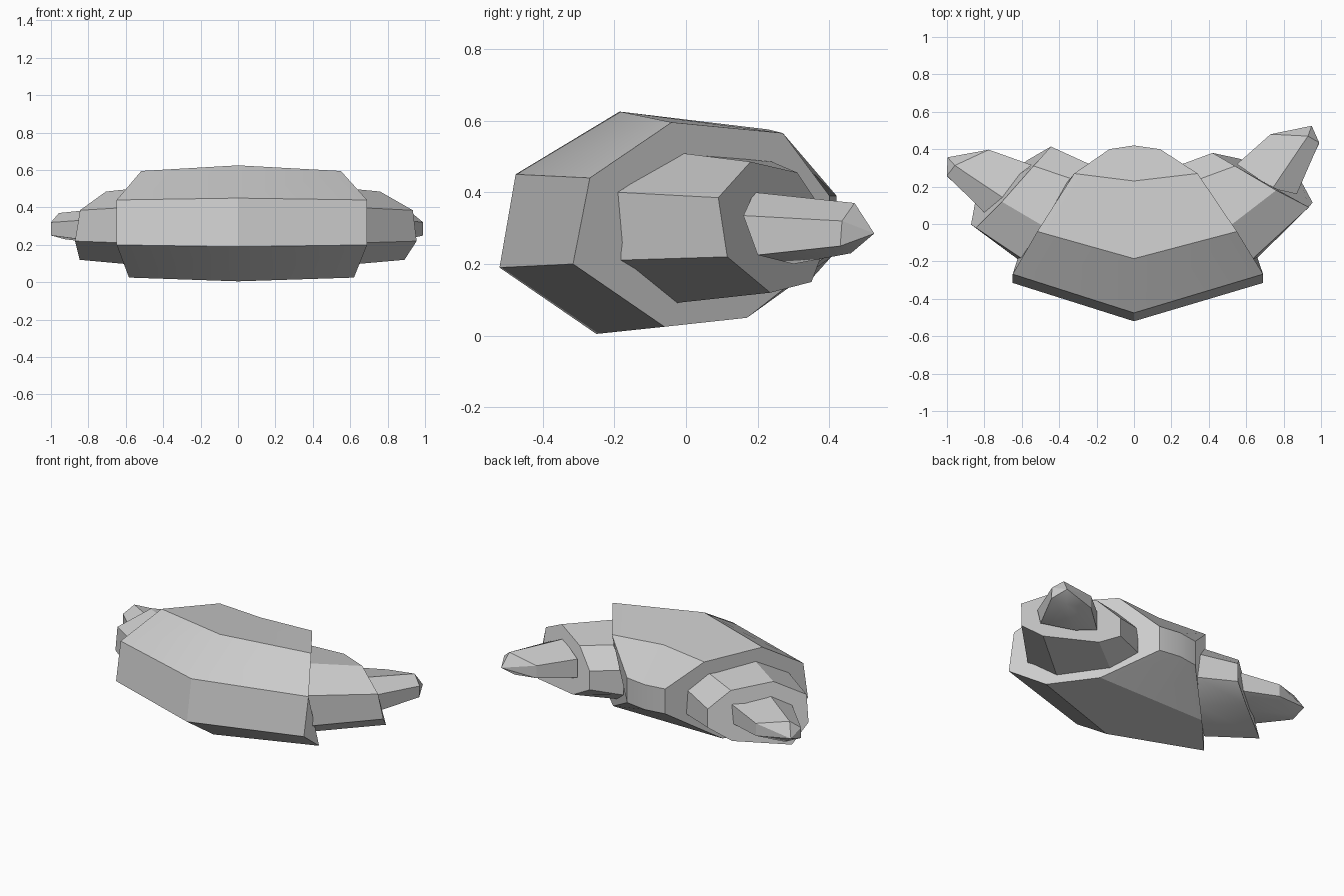
import bpy
import bmesh
import math
from mathutils import Vector, Matrix

default_cube = bpy.data.objects.get("Cube")
if default_cube:
    bpy.data.objects.remove(default_cube, do_unlink=True)

# Single baked-grey material
grey = bpy.data.materials.new("plain_grey")
grey.use_nodes = True
colour = (0.6, 0.6, 0.6, 1)
grey.diffuse_color = colour
grey.node_tree.nodes["Principled BSDF"].inputs["Base Color"].default_value = colour


def loft(name, rings):
    """Skin a row of cross-sections; a single-point ring becomes an apex."""
    bm = bmesh.new()
    loops = [[bm.verts.new(p) for p in ring] for ring in rings]
    for a, b in zip(loops, loops[1:]):
        count = len(a)
        for i in range(count):
            j = (i + 1) % count
            if len(b) == 1:
                bm.faces.new((a[i], a[j], b[0]))
            else:
                bm.faces.new((a[i], a[j], b[j], b[i]))
    for end in (loops[0], loops[-1]):
        if len(end) > 2:
            bm.faces.new(end)
    bmesh.ops.recalc_face_normals(bm, faces=bm.faces)
    mesh = bpy.data.meshes.new(name)
    bm.to_mesh(mesh)
    bm.free()
    mesh.materials.append(grey)
    obj = bpy.data.objects.new(name, mesh)
    bpy.context.collection.objects.link(obj)
    bpy.ops.object.select_all(action="DESELECT")
    obj.select_set(True)
    bpy.context.view_layer.objects.active = obj
    bpy.ops.object.shade_smooth_by_angle(angle=math.radians(30))
    return obj


def mirrored(ring, scale=1.0):
    return [(-x * scale, y, z) for x, y, z in ring]


def bent(ring, degrees):
    """Swing a ring about the inner elbow of the horn."""
    pivot = Vector((.54, .32, 0))
    turn = Matrix.Rotation(math.radians(degrees), 3, "Z")
    return [tuple(pivot + turn @ (Vector(p) - pivot)) for p in ring]


# Cross-sections run front low, front high, top, back, bottom
centre = [(0, -.52, .19), (0, -.475, .45), (0, -.185, .625), (0, .23, .575),
          (0, .42, .39), (0, .42, .23), (0, .17, .05), (0, -.25, .005)]
body_end = [(.69, -.315, .2), (.69, -.268, .44), (.55, -.04, .595), (.34, .27, .565),
            (.14, .4, .39), (.14, .4, .23), (.4, .17, .05), (.62, -.06, .025)]
fold_start = [(.63, -.21, .21), (.63, -.19, .4), (.5, -.02, .51), (.35, .24, .485),
              (.23, .31, .38), (.23, .31, .22), (.35, .2, .12), (.55, -.04, .09)]
fold_end = [(.955, .115, .22), (.935, .09, .385), (.76, .18, .485), (.54, .31, .455),
            (.42, .38, .35), (.42, .38, .23), (.56, .35, .15), (.89, .235, .12)]
horn_start = [(.88, .2, .225), (.87, .16, .335), (.74, .19, .4),
              (.55, .32, .37), (.55, .32, .25), (.7, .3, .2)]
horn_end = [(.99, .43, .25), (.99, .435, .32), (.93, .47, .37),
            (.73, .48, .34), (.73, .48, .26), (.9, .46, .23)]
horn_tip = [(.95, .525, .285)]

# Thick centre of the roll
loft("centre_roll", [mirrored(body_end, .94), centre, body_end])

# Left fold and horn
loft("left_fold", [fold_start, fold_end])
loft("left_horn", [horn_start, horn_end, horn_tip])

# Right fold and horn curl in a little more tightly
loft("right_fold", [mirrored(fold_start, .94), mirrored(bent(fold_end, -18))])
loft("right_horn", [mirrored(bent(r, -22)) for r in (horn_start, horn_end, horn_tip)])
